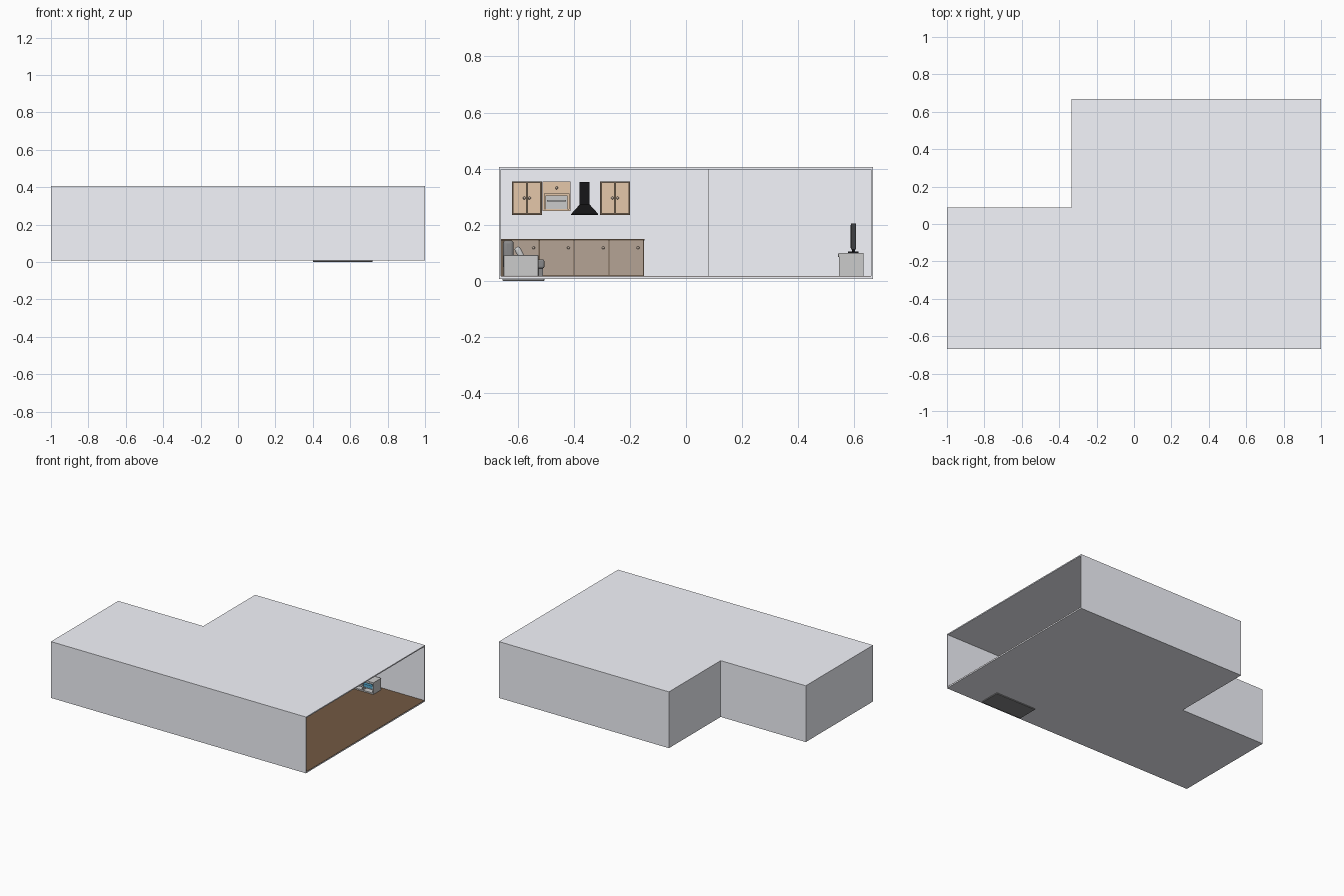
import bpy, bmesh, math

if "Cube" in bpy.data.objects:
    bpy.data.objects.remove(bpy.data.objects["Cube"])

def mat(name, r, g, b):
    m = bpy.data.materials.new(name)
    m.diffuse_color = (r, g, b, 1)
    m.use_nodes = True
    m.node_tree.nodes["Principled BSDF"].inputs["Base Color"].default_value = m.diffuse_color
    return m

WHITE = mat("white_plaster", 0.91, 0.92, 0.98)
BROWN = mat("wood_floor", 0.17, 0.10, 0.055)
TAN = mat("light_wood", 0.78, 0.57, 0.40)
TAUPE = mat("dull_wood", 0.46, 0.37, 0.30)
TRIM = mat("dark_trim", 0.17, 0.12, 0.08)
BLACK = mat("black", 0.008, 0.008, 0.009)
DARK = mat("dark_fabric", 0.25, 0.25, 0.255)
FRAME = mat("screen_frame", 0.05, 0.05, 0.055)
BLUE = mat("blue_glass", 0.10, 0.42, 0.65)

def finish(name, bm, m=None, bevel=0):
    bmesh.ops.recalc_face_normals(bm, faces=bm.faces)
    me = bpy.data.meshes.new(name)
    bm.to_mesh(me)
    bm.free()
    o = bpy.data.objects.new(name, me)
    bpy.context.collection.objects.link(o)
    if m:
        me.materials.append(m)
    if bevel:
        b = o.modifiers.new("bevel", 'BEVEL')
        b.width, b.segments = bevel, 3
        bpy.context.view_layer.objects.active = o
        o.select_set(True)
        bpy.ops.object.shade_smooth_by_angle()
        o.select_set(False)
    return o

def box(name, x, y, z, m=None, bevel=0):
    bm = bmesh.new()
    bmesh.ops.create_cube(bm, size=1)
    for v in bm.verts:
        v.co = [(r[0] + r[1]) / 2 + c * (r[1] - r[0]) for r, c in zip((x, y, z), v.co)]
    return finish(name, bm, m, bevel)

def prism(name, pts, z0, z1, m=None):
    bm = bmesh.new()
    f = bm.faces.new([bm.verts.new((x, y, z0)) for x, y in pts])
    r = bmesh.ops.extrude_face_region(bm, geom=[f])
    for v in r["geom"]:
        if isinstance(v, bmesh.types.BMVert):
            v.co.z = z1
    return finish(name, bm, m)

def knob(name, x, y, z, r=0.005):
    bm = bmesh.new()
    bmesh.ops.create_uvsphere(bm, u_segments=12, v_segments=8, radius=r)
    bmesh.ops.translate(bm, verts=bm.verts, vec=(x, y, z))
    return finish(name, bm, TAUPE)

# room shell: L plan, open on the +x side
Y, NX, NY, T = 0.667, -0.333, 0.087, 0.008
Z0, Z1, ZF = 0.007, 0.406, 0.0155
plan = [(-1, -Y), (1, -Y), (1, Y), (NX, Y), (NX, NY), (-1, NY)]
prism("floor_slab", plan, Z0, ZF, WHITE)
prism("roof", plan, Z1 - T, Z1, WHITE)
walls = [(1, -Y), (-1, -Y), (-1, NY), (NX, NY), (NX, Y), (1, Y),
         (1, Y - T), (NX + T, Y - T), (NX + T, NY - T), (-1 + T, NY - T),
         (-1 + T, -Y + T), (1, -Y + T)]
prism("walls", walls, ZF, Z1 - T, WHITE)
a = Y - T
prism("wood_floor", [(-1 + T, -a), (1, -a), (1, a), (NX + T, a),
                     (NX + T, NY - T), (-1 + T, NY - T)], ZF, 0.017, BROWN)

# kitchen cabinets on the left wall
WX = -1 + T

def door(name, x, y, z, m, knob_y):
    box(name, (x, x + 0.005), y, z, m)
    knob(name + "_knob", x + 0.008, knob_y, z[1] - 0.026 if m is TAUPE else sum(z) / 2)

def rails(name, x, y, z, w, m):
    for i, (yy, zz) in enumerate([((y[0], y[0] + w), z), ((y[1] - w, y[1]), z),
                                  (y, (z[0], z[0] + w)), (y, (z[1] - w, z[1]))]):
        box(f"{name}_rail_{i}", (x, x + 0.003), yy, zz, m)

LX = WX + 0.12
box("base_cabinets", (WX, LX), (-0.659, -0.15), (0.017, 0.145), TRIM)
box("counter_top", (WX, LX + 0.008), (-0.659, -0.148), (0.145, 0.15), TRIM)
for i in range(4):
    y0 = -0.645 + i * 0.124
    door(f"base_door_{i}", LX, (y0, y0 + 0.12), (0.022, 0.144), TAUPE, y0 + 0.102)

UX = WX + 0.07
for k, y0 in enumerate((-0.62, -0.306)):
    box(f"wall_cabinet_{k}", (WX, UX), (y0, y0 + 0.106), (0.235, 0.355), TRIM)
    for j in range(2):
        y = (y0 + 0.004 + j * 0.051, y0 + 0.051 + j * 0.051)
        z = (0.24, 0.351)
        door(f"wall_door_{k}_{j}", UX, y, z, TAN, y[1] - 0.007 if j == 0 else y[0] + 0.007)
        rails(f"wall_door_{k}_{j}", UX + 0.005, y, z, 0.008, TAN)

# open cabinet with microwave
y0, y1 = -0.511, -0.411
for n, yy, zz in [("left", (y0, y0 + 0.006), (0.25, 0.355)), ("right", (y1 - 0.006, y1), (0.25, 0.355)),
                  ("bottom", (y0, y1), (0.25, 0.256)), ("top", (y0, y1), (0.312, 0.355))]:
    box("oven_cabinet_" + n, (WX, UX), yy, zz, TAN)
box("oven_cabinet_back", (WX, WX + 0.01), (y0, y1), (0.25, 0.355), TAN)
door("oven_cabinet_flap", UX, (y0 + 0.006, y1 - 0.006), (0.313, 0.35), TAN, -0.461)
box("microwave", (WX, UX + 0.002), (-0.5, -0.422), (0.256, 0.305))
box("microwave_door", (UX + 0.002, UX + 0.005), (-0.497, -0.425), (0.26, 0.282))
box("microwave_handle", (UX + 0.002, UX + 0.008), (-0.495, -0.427), (0.284, 0.288))

# extractor hood: lip, tapered canopy, flue
HC = -0.361
box("hood_lip", (WX, WX + 0.095), (HC - 0.048, HC + 0.048), (0.235, 0.239), BLACK)
bm = bmesh.new()
lo = [(WX, -0.048), (WX + 0.095, -0.048), (WX + 0.095, 0.048), (WX, 0.048)]
hi = [(WX, -0.018), (WX + 0.04, -0.018), (WX + 0.04, 0.018), (WX, 0.018)]
low = [bm.verts.new((x, HC + y, 0.239)) for x, y in lo]
top = [bm.verts.new((x, HC + y, 0.272)) for x, y in hi]
bm.faces.new(low)
bm.faces.new(top)
for i in range(4):
    j = (i + 1) % 4
    bm.faces.new((low[i], low[j], top[j], top[i]))
finish("hood_canopy", bm, BLACK)
box("hood_flue", (WX, WX + 0.04), (HC - 0.018, HC + 0.018), (0.272, 0.353), BLACK)

# sofa against the front wall, its base dips below the floor
box("sofa_base", (0.4, 0.72), (-0.654, -0.505), (0, 0.016), DARK, 0.003)
box("sofa_body", (0.41, 0.71), (-0.65, -0.51), (0.016, 0.045), DARK)
for i, x in enumerate((0.4, 0.685)):
    box(f"sofa_arm_{i}", (x, x + 0.035), (-0.65, -0.526), (0.016, 0.092), None, 0.003)
box("sofa_back", (0.435, 0.685), (-0.652, -0.614), (0.04, 0.145), DARK, 0.012)
for i in range(2):
    x = 0.435 + i * 0.125
    box(f"seat_cushion_{i}", (x, x + 0.124), (-0.615, -0.505), (0.045, 0.077), DARK, 0.006)
    p = box(f"back_pillow_{i}", (-0.055, 0.055), (-0.011, 0.011), (-0.03, 0.03), None, 0.009)
    p.location = (x + 0.062, -0.59, 0.094)
    p.rotation_euler.x = math.radians(28)

# television stand with open shelves
SX, SY = (0.43, 0.68), (0.545, 0.632)
for n, z in [("bottom", (0.017, 0.026)), ("shelf", (0.046, 0.052)), ("top", (0.092, 0.1))]:
    box("stand_" + n, (SX[0] + 0.001, SX[1] - 0.001), SY, z)
for i, x in enumerate((0.43, 0.511, 0.591, 0.672)):
    box(f"stand_upright_{i}", (x, x + 0.008), SY, (0.017, 0.1))
box("stand_back", (SX[0] + 0.001, SX[1] - 0.001), (0.626, 0.632), (0.018, 0.099))
box("media_player", (0.601, 0.671), (0.547, 0.61), (0.052, 0.072), BLUE)
box("stand_edge_trim", SX, (0.541, 0.546), (0.086, 0.098), None, 0.002)

# television
TC = 0.555
box("tv_foot", (TC - 0.035, TC + 0.035), (0.577, 0.614), (0.1, 0.105), BLACK)
box("tv_neck", (TC - 0.01, TC + 0.01), (0.592, 0.602), (0.105, 0.118), BLACK)
box("tv_body", (TC - 0.085, TC + 0.085), (0.588, 0.606), (0.112, 0.205), FRAME)
box("tv_screen", (TC - 0.079, TC + 0.079), (0.5865, 0.588), (0.118, 0.199), BLACK)
